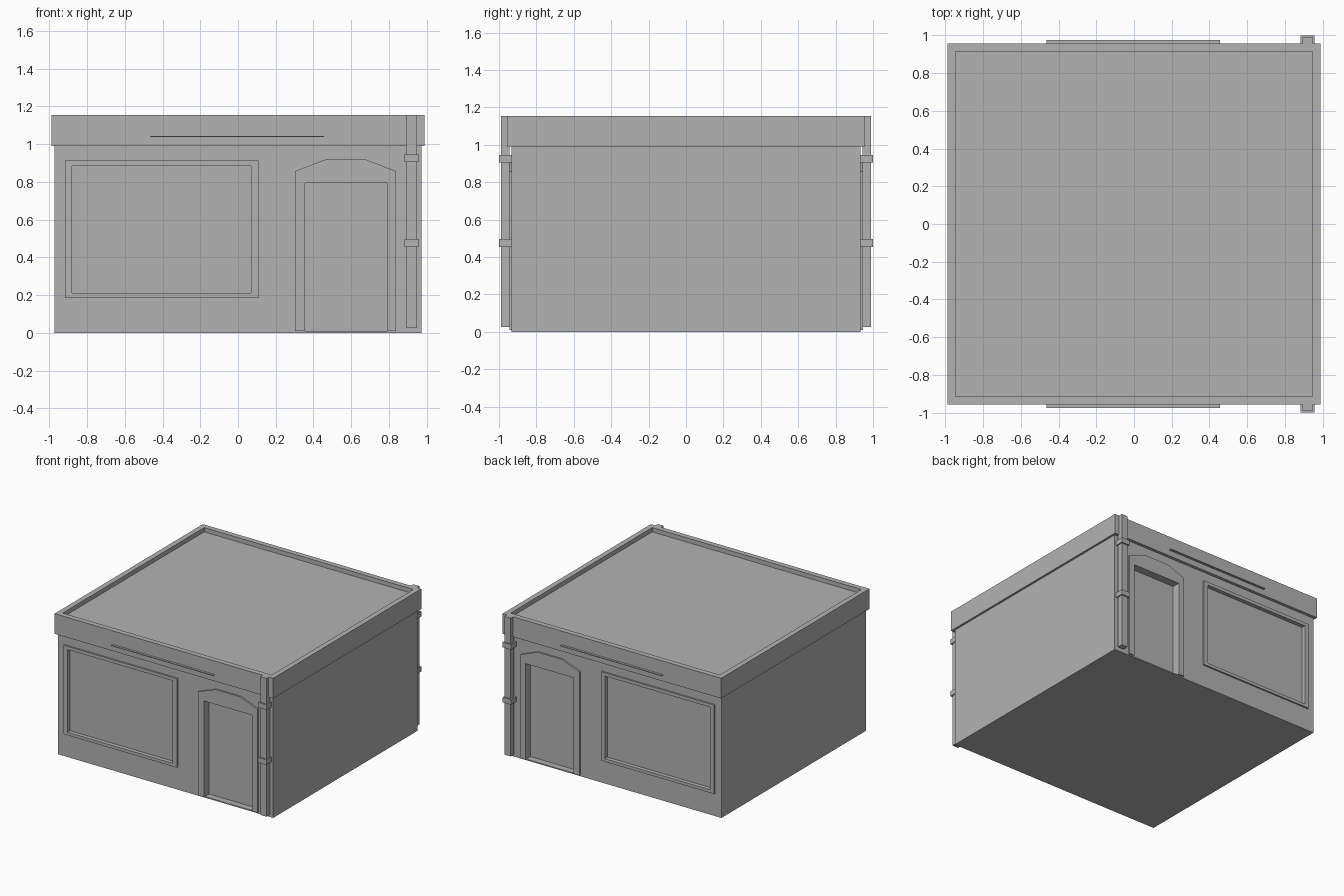
import bpy
import bmesh

default = bpy.data.objects.get("Cube")
if default:
    bpy.data.objects.remove(default, do_unlink=True)

grey = bpy.data.materials.new("plain grey")
grey.use_nodes = True
colour = (0.45, 0.45, 0.45, 1)
grey.diffuse_color = colour
grey.node_tree.nodes["Principled BSDF"].inputs["Base Color"].default_value = colour


def prism(name, profile, y0, y1):
    """Extrude an x-z outline from y0 to y1."""
    bm = bmesh.new()
    face = bm.faces.new([bm.verts.new((x, y0, z)) for x, z in profile])
    grown = bmesh.ops.extrude_face_region(bm, geom=[face])["geom"]
    verts = [v for v in grown if isinstance(v, bmesh.types.BMVert)]
    bmesh.ops.translate(bm, verts=verts, vec=(0, y1 - y0, 0))
    bmesh.ops.recalc_face_normals(bm, faces=bm.faces)
    mesh = bpy.data.meshes.new(name)
    bm.to_mesh(mesh)
    bm.free()
    mesh.materials.append(grey)
    obj = bpy.data.objects.new(name, mesh)
    bpy.context.collection.objects.link(obj)
    return obj


def box(name, x0, x1, y0, y1, z0, z1):
    return prism(name, [(x0, z0), (x1, z0), (x1, z1), (x0, z1)], y0, y1)


def cut(obj, cutter):
    mod = obj.modifiers.new("opening", 'BOOLEAN')
    mod.operation = 'DIFFERENCE'
    mod.solver = 'EXACT'
    mod.object = cutter
    bpy.context.view_layer.objects.active = obj
    bpy.ops.object.modifier_apply(modifier=mod.name)


# Main block and the band around its top, with a sunken roof
WALL, FRAME = 0.932, 0.945
walls = box("walls", -0.973, 0.971, -WALL, WALL, 0, 1.0)
parapet = box("parapet", -0.988, 0.988, -0.957, 0.957, 0.99, 1.155)
bm = bmesh.new()
bm.from_mesh(parapet.data)
roof = max(bm.faces, key=lambda f: f.calc_center_median().z)
bmesh.ops.inset_region(bm, faces=[roof], thickness=0.061)
# Double inset gives the recess its vertical sides
inner = bmesh.ops.extrude_discrete_faces(bm, faces=[roof])["faces"][0]
rim = list(inner.verts)
bmesh.ops.translate(bm, verts=rim, vec=(0, 0, -0.035))
bm.to_mesh(parapet.data)
bm.free()

door_outline = [(0.302, 0.01), (0.836, 0.01), (0.836, 0.857),
                (0.68, 0.917), (0.46, 0.917), (0.302, 0.857)]

# Same fittings on the front and the back
for label, s in (("front", -1), ("back", 1)):
    # Framed window, shallow recess
    window = box(label + "_window_frame", -0.916, 0.108,
                 s * 0.92, s * FRAME, 0.185, 0.912)
    cutter = box("window_cutter", -0.88, 0.07, s * 0.912, s * 1.2, 0.21, 0.885)
    for part in (walls, window):
        cut(part, cutter)
    bpy.data.objects.remove(cutter, do_unlink=True)

    # Arched door surround, deep recess
    door = prism(label + "_door_frame", door_outline, s * 0.92, s * FRAME)
    cutter = box("door_cutter", 0.355, 0.79, s * 0.88, s * 1.2, 0.01, 0.795)
    for part in (walls, door):
        cut(part, cutter)
    bpy.data.objects.remove(cutter, do_unlink=True)

    # Thin ledge on the band
    box(label + "_ledge", -0.464, 0.456, s * 0.95, s * 0.975, 1.038, 1.044)

    # Drainpipe with two brackets
    box(label + "_drainpipe", 0.893, 0.948, s * 0.943, s * 0.988, 0.025, 1.155)
    for i, z in enumerate((0.475, 0.925)):
        box(f"{label}_pipe_bracket_{i + 1}", 0.882, 0.957,
            s * 0.925, s * 1.0, z - 0.021, z + 0.021)
